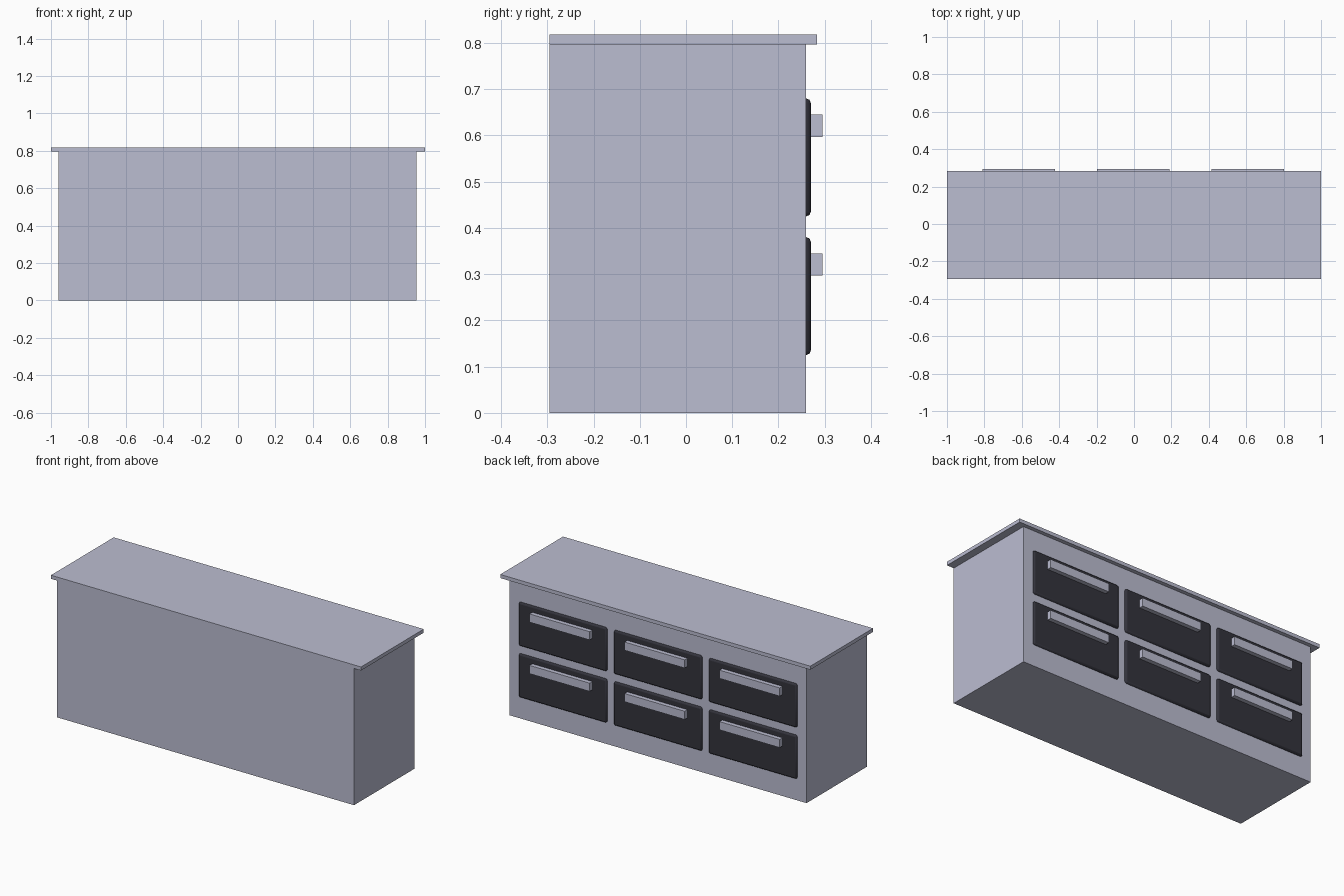
import bpy

if "Cube" in bpy.data.objects:
    bpy.data.objects.remove(bpy.data.objects["Cube"])

def material(name, rgb):
    m = bpy.data.materials.new(name)
    m.diffuse_color = (*rgb, 1)
    m.use_nodes = True
    m.node_tree.nodes["Principled BSDF"].inputs["Base Color"].default_value = m.diffuse_color
    return m

pale = material("pale_grey", (0.50, 0.51, 0.64))
dark = material("charcoal", (0.033, 0.033, 0.045))

def box(name, lo, hi, mat, bevel=0, segments=2):
    bpy.ops.mesh.primitive_cube_add(size=1, location=[(a + b) / 2 for a, b in zip(lo, hi)])
    o = bpy.context.object
    o.name = name
    o.scale = [b - a for a, b in zip(lo, hi)]
    bpy.ops.object.transform_apply(location=False, rotation=False, scale=True)
    o.data.materials.append(mat)
    if bevel:
        mod = o.modifiers.new("rounded_edges", 'BEVEL')
        mod.width = bevel
        mod.segments = segments
    bpy.ops.object.shade_smooth_by_angle()
    return o

# Cabinet carcass and overhanging top (flush with the front)
box("cabinet_body", (-0.96, -0.295, 0), (0.955, 0.26, 0.797), pale)
box("cabinet_top", (-1, -0.295, 0.797), (1, 0.283, 0.818), pale)

# Six drawers with bar handles on the +y side
for row, z in enumerate((0.125, 0.425)):
    for col in range(3):
        x = -0.617 + col * 0.613
        box(f"drawer_front_{row}_{col}", (x - 0.284, 0.245, z),
            (x + 0.284, 0.27, z + 0.255), dark, 0.01)
        box(f"drawer_handle_{row}_{col}", (x - 0.194, 0.268, z + 0.172),
            (x + 0.194, 0.295, z + 0.22), pale)
